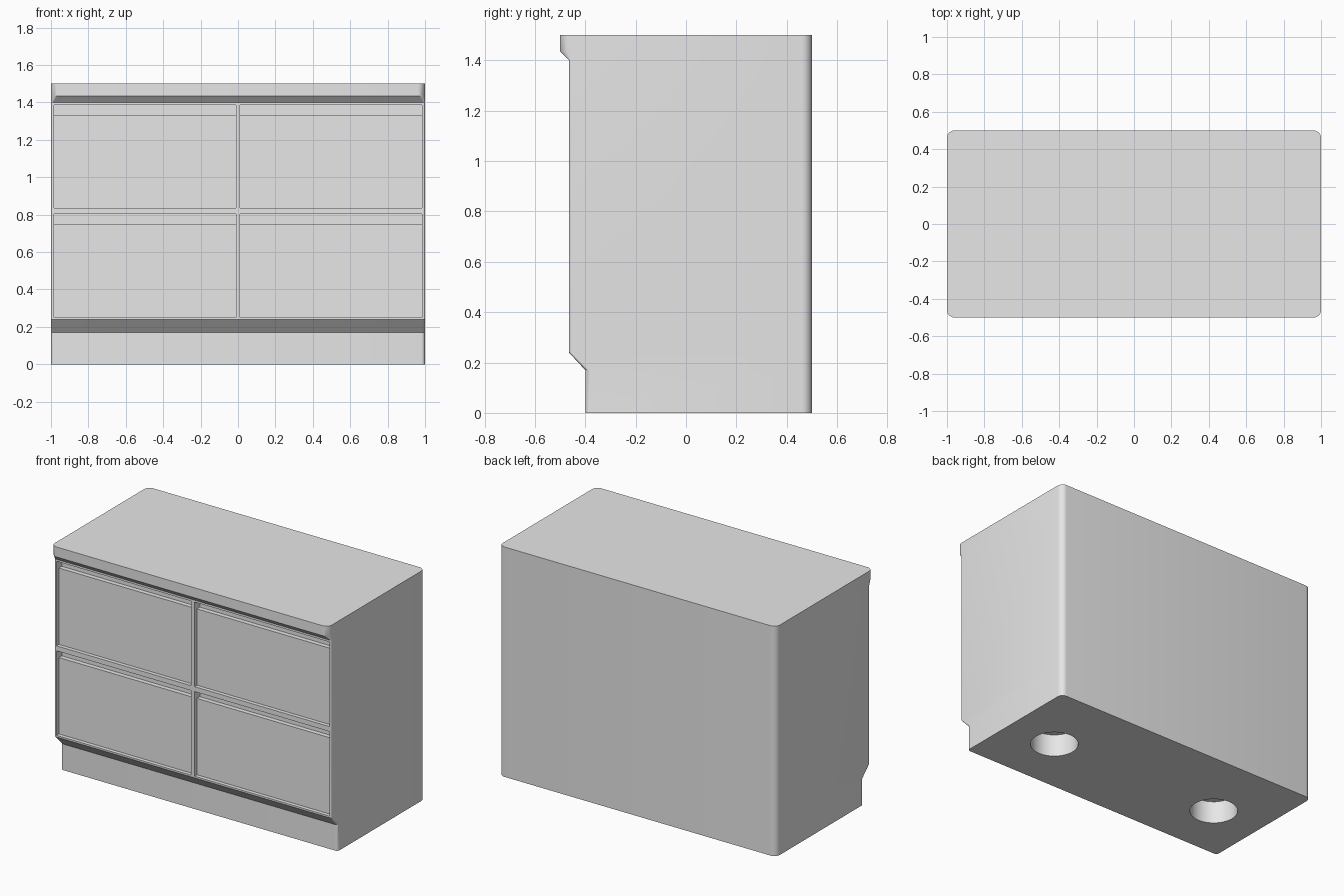
import bpy, bmesh
from math import sin, cos, pi, radians
from mathutils import Matrix

cube = bpy.data.objects.get("Cube")
if cube:
    bpy.data.objects.remove(cube, do_unlink=True)

grey = bpy.data.materials.new("light grey")
grey.use_nodes = True
colour = (0.8, 0.8, 0.8, 1)
grey.diffuse_color = colour
grey.node_tree.nodes["Principled BSDF"].inputs["Base Color"].default_value = colour


def make_object(name, bm):
    bmesh.ops.recalc_face_normals(bm, faces=bm.faces)
    mesh = bpy.data.meshes.new(name)
    bm.to_mesh(mesh)
    bm.free()
    mesh.materials.append(grey)
    obj = bpy.data.objects.new(name, mesh)
    bpy.context.collection.objects.link(obj)
    return obj


def outline(front, radius, back=0.5, back_radius=0.04, steps=6):
    """Rounded rectangle, counter-clockwise from the right back corner."""
    corners = [(1, back, 1, 1, back_radius), (-1, back, -1, 1, back_radius),
               (-1, front, -1, -1, radius), (1, front, 1, -1, radius)]
    points = []
    for quarter, (x, y, sx, sy, r) in enumerate(corners):
        for i in range(steps + 1):
            a = (quarter + i / steps) * pi / 2
            points.append((x - sx * r + r * cos(a), y - sy * r + r * sin(a)))
    return points


def cut(target, cutter):
    mod = target.modifiers.new("cut", "BOOLEAN")
    mod.operation = "DIFFERENCE"
    mod.solver = "EXACT"
    mod.object = cutter
    bpy.context.view_layer.objects.active = target
    bpy.ops.object.modifier_apply(modifier=mod.name)
    bpy.data.objects.remove(cutter, do_unlink=True)


def box_cutter(x, z0, z1, y0, y1, width):
    bm = bmesh.new()
    bmesh.ops.create_cube(bm, size=1, matrix=Matrix.Translation(
        (x, (y0 + y1) / 2, (z0 + z1) / 2)) @ Matrix.Diagonal((width, y1 - y0, z1 - z0, 1)))
    return make_object("cutter", bm)


# Cabinet shell: plinth, body and overhanging top as stacked outlines
levels = [(0, -0.4, 0.02), (0.17, -0.4, 0.02), (0.24, -0.465, 0.01),
          (1.4, -0.465, 0.01), (1.435, -0.5, 0.04), (1.5, -0.5, 0.04)]
bm = bmesh.new()
rings = [[bm.verts.new((x, y, z)) for x, y in outline(front, radius)]
         for z, front, radius in levels]
for low, high in zip(rings, rings[1:]):
    for i in range(len(low)):
        j = (i + 1) % len(low)
        bm.faces.new((low[i], low[j], high[j], high[i]))
bm.faces.new(rings[0])
bm.faces.new(rings[-1])
cabinet = make_object("cabinet", bm)

# Drawer recesses, each with a deeper finger gap along its top
for x in (-0.4985, 0.4985):
    for top in (0.803, 1.387):
        cut(cabinet, box_cutter(x, top - 0.552, top, -0.6, -0.44, 0.973))
        cut(cabinet, box_cutter(x, top - 0.054, top, -0.6, -0.41, 0.973))

# Round sockets in the underside
for x in (-0.64, 0.64):
    bm = bmesh.new()
    bmesh.ops.create_cone(bm, cap_ends=True, segments=48, radius1=0.147, radius2=0.147,
                          depth=0.3, matrix=Matrix.Translation((x, 0, 0)))
    cut(cabinet, make_object("cutter", bm))

bpy.ops.object.select_all(action="DESELECT")
cabinet.select_set(True)
bpy.context.view_layer.objects.active = cabinet
bpy.ops.object.shade_smooth_by_angle(angle=radians(30))
